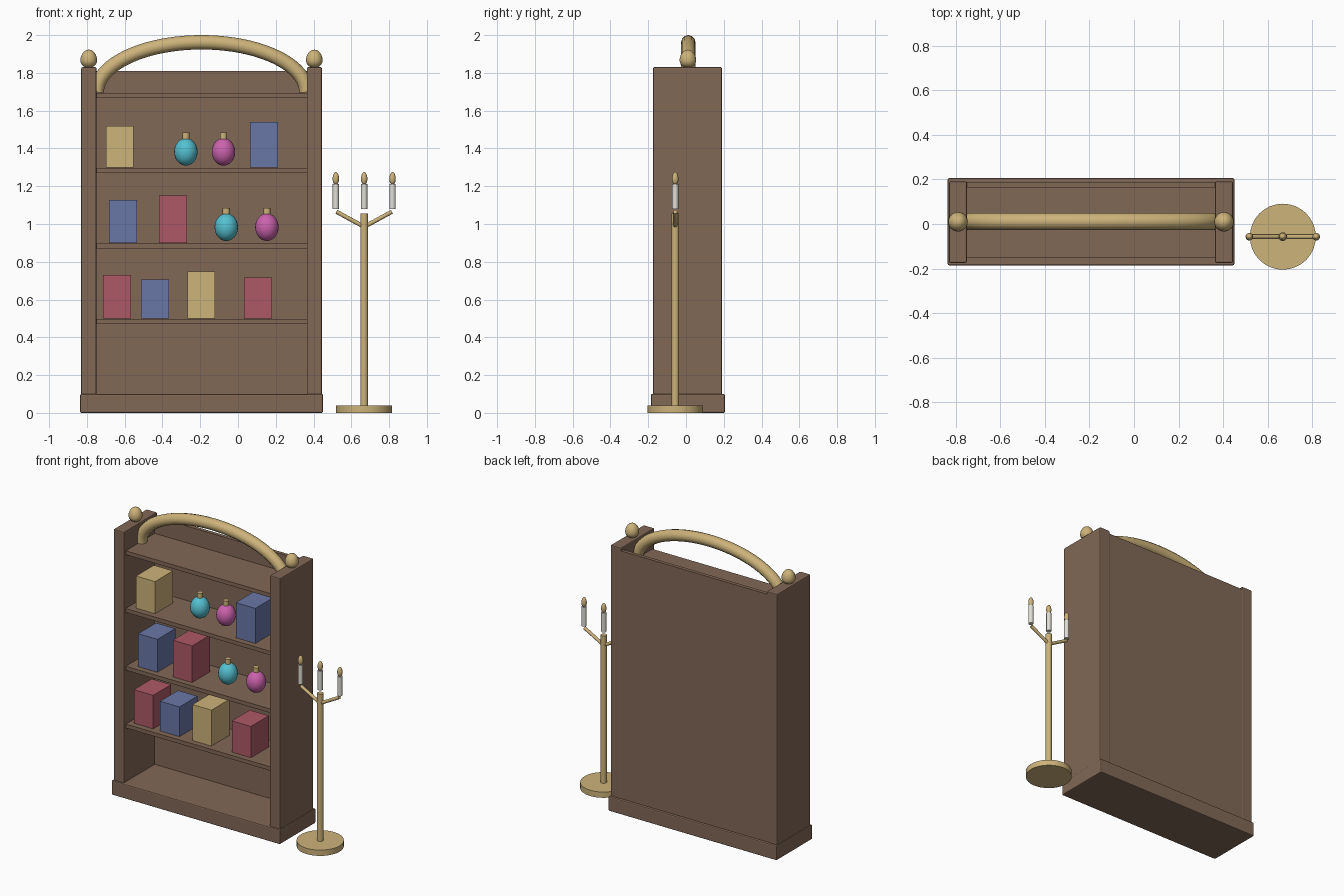
import bpy, bmesh, math
from mathutils import Vector

if "Cube" in bpy.data.objects:
    bpy.data.objects.remove(bpy.data.objects["Cube"])


def material(name, rgb):
    lin = [((c / 255 + 0.055) / 1.055) ** 2.4 for c in rgb]
    m = bpy.data.materials.new(name)
    m.diffuse_color = (*lin, 1)
    m.use_nodes = True
    m.node_tree.nodes["Principled BSDF"].inputs["Base Color"].default_value = m.diffuse_color
    return m


WOOD = material("brown wood", (129, 104, 86))
BRASS = material("brass", (205, 179, 122))
RED = material("dull red", (174, 90, 102))
BLUE = material("dull blue", (106, 119, 167))
CYAN = material("cyan glass", (84, 192, 208))
PINK = material("pink glass", (203, 98, 172))
WAX = material("candle wax", (224, 222, 214))


def finish(name, bm, mat, smooth=False):
    bmesh.ops.recalc_face_normals(bm, faces=bm.faces)
    me = bpy.data.meshes.new(name)
    bm.to_mesh(me)
    bm.free()
    me.materials.append(mat)
    ob = bpy.data.objects.new(name, me)
    bpy.context.collection.objects.link(ob)
    if smooth:
        bpy.ops.object.select_all(action='DESELECT')
        ob.select_set(True)
        bpy.context.view_layer.objects.active = ob
        bpy.ops.object.shade_smooth_by_angle(angle=math.radians(40))
    return ob


def box(name, x, y, z, mat, bevel=0):
    """Box given by its (min, max) on each axis."""
    bm = bmesh.new()
    bmesh.ops.create_cube(bm, size=1)
    for v in bm.verts:
        v.co = [r[0] if c < 0 else r[1] for c, r in zip(v.co, (x, y, z))]
    ob = finish(name, bm, mat)
    if bevel:
        mod = ob.modifiers.new("edge", 'BEVEL')
        mod.width, mod.segments = bevel, 2
    return ob


def lathe(name, x, y, z, profile, mat, sides=24):
    """Closed turned shape from (radius, height) points; radius 0 makes a pole."""
    bm = bmesh.new()
    rings = []
    for r, h in profile:
        n = 1 if r == 0 else sides
        rings.append([bm.verts.new((x + r * math.cos(math.tau * i / sides),
                                    y + r * math.sin(math.tau * i / sides), z + h))
                      for i in range(n)])
    for a, b in zip(rings, rings[1:]):
        for i in range(sides):
            j = (i + 1) % sides
            quad = [a[i % len(a)], a[j % len(a)], b[j % len(b)], b[i % len(b)]]
            bm.faces.new(list(dict.fromkeys(quad)))
    return finish(name, bm, mat, True)


def rod(name, x, y, z0, z1, r, mat, sides=20):
    return lathe(name, x, y, z0, [(0, 0), (r, 0), (r, z1 - z0), (0, z1 - z0)], mat, sides)


def egg(name, x, y, z, r, low, high, mat):
    """Egg with its widest ring at z, 'low' below and 'high' above."""
    pts = []
    for i in range(13):
        a = -math.pi / 2 + math.pi * i / 12
        rad = 0 if i in (0, 12) else r * math.cos(a)
        pts.append((rad, math.sin(a) * (low if a < 0 else high)))
    return lathe(name, x, y, z, pts, mat)


def tube(name, points, r, mat):
    cu = bpy.data.curves.new(name, 'CURVE')
    cu.dimensions = '3D'
    cu.bevel_depth, cu.bevel_resolution, cu.use_fill_caps = r, 4, True
    sp = cu.splines.new('POLY')
    sp.points.add(len(points) - 1)
    for p, co in zip(sp.points, points):
        p.co = (*co, 1)
    sp.use_smooth = True
    cu.materials.append(mat)
    ob = bpy.data.objects.new(name, cu)
    bpy.context.collection.objects.link(ob)
    return ob


# Cabinet carcass
CX, CY = -0.193, 0.01
box("plinth", (-0.836, 0.45), (-0.186, 0.206), (0, 0.1), WOOD, 0.007)
for side, s in (("left", -1), ("right", 1)):
    x = sorted((CX + s * 0.557, CX + s * 0.637))
    box(side + "_side_panel", x, (-0.174, 0.19), (0.095, 1.83), WOOD, 0.006)
    egg(side + "_finial", CX + s * 0.597, CY, 1.866, 0.044, 0.04, 0.057, BRASS)
box("back_panel", (CX - 0.56, CX + 0.56), (0.163, 0.188), (0.095, 1.81), WOOD)

SHELVES = [0.498, 0.897, 1.296, 1.694]
for z in SHELVES:
    box("shelf", (CX - 0.56, CX + 0.56), (-0.152, 0.17), (z - 0.027, z), WOOD)

# Arched brass rail between the side panels
arch = [(CX - 0.555 * math.cos(math.pi * i / 40), CY + 0.002,
         1.698 + 0.264 * math.sin(math.pi * i / 40)) for i in range(41)]
tube("arched_rail", arch, 0.038, BRASS)

# Boxes on the shelves: shelf, x min, x max, top, colour
for n, x0, x1, top, mat in [
        (0, -0.715, -0.567, 0.731, RED), (0, -0.514, -0.366, 0.705, BLUE),
        (0, -0.267, -0.122, 0.748, BRASS), (0, 0.033, 0.179, 0.716, RED),
        (1, -0.682, -0.535, 1.126, BLUE), (1, -0.417, -0.270, 1.152, RED),
        (2, -0.698, -0.553, 1.52, BRASS), (2, 0.064, 0.213, 1.54, BLUE)]:
    box("box", (x0, x1), (-0.115, 0.08), (SHELVES[n] + 0.002, top), mat)

# Round bottles with brass necks
for n, x, mat in [(2, -0.276, CYAN), (2, -0.077, PINK),
                  (1, -0.062, CYAN), (1, 0.153, PINK)]:
    z = SHELVES[n] + 0.086
    egg("bottle", x, -0.02, z, 0.062, 0.073, 0.073, mat)
    rod("bottle_neck", x, -0.02, z + 0.06, z + 0.102, 0.019, BRASS)

# Candle stand
SX, SY = 0.668, -0.057
rod("stand_foot", SX, SY, 0, 0.04, 0.148, BRASS, 32)
rod("stand_pole", SX, SY, 0.035, 1.056, 0.02, BRASS)
for s in (-1, 1):
    tube("stand_arm", [Vector((SX, SY, 0.985)), Vector((SX + s * 0.147, SY, 1.065))],
         0.011, BRASS)
for s in (-1, 0, 1):
    x = SX + s * 0.15
    rod("candle", x, SY, 1.08, 1.213, 0.0165, WAX, 16)
    egg("flame", x, SY, 1.238, 0.017, 0.03, 0.037, BRASS)
